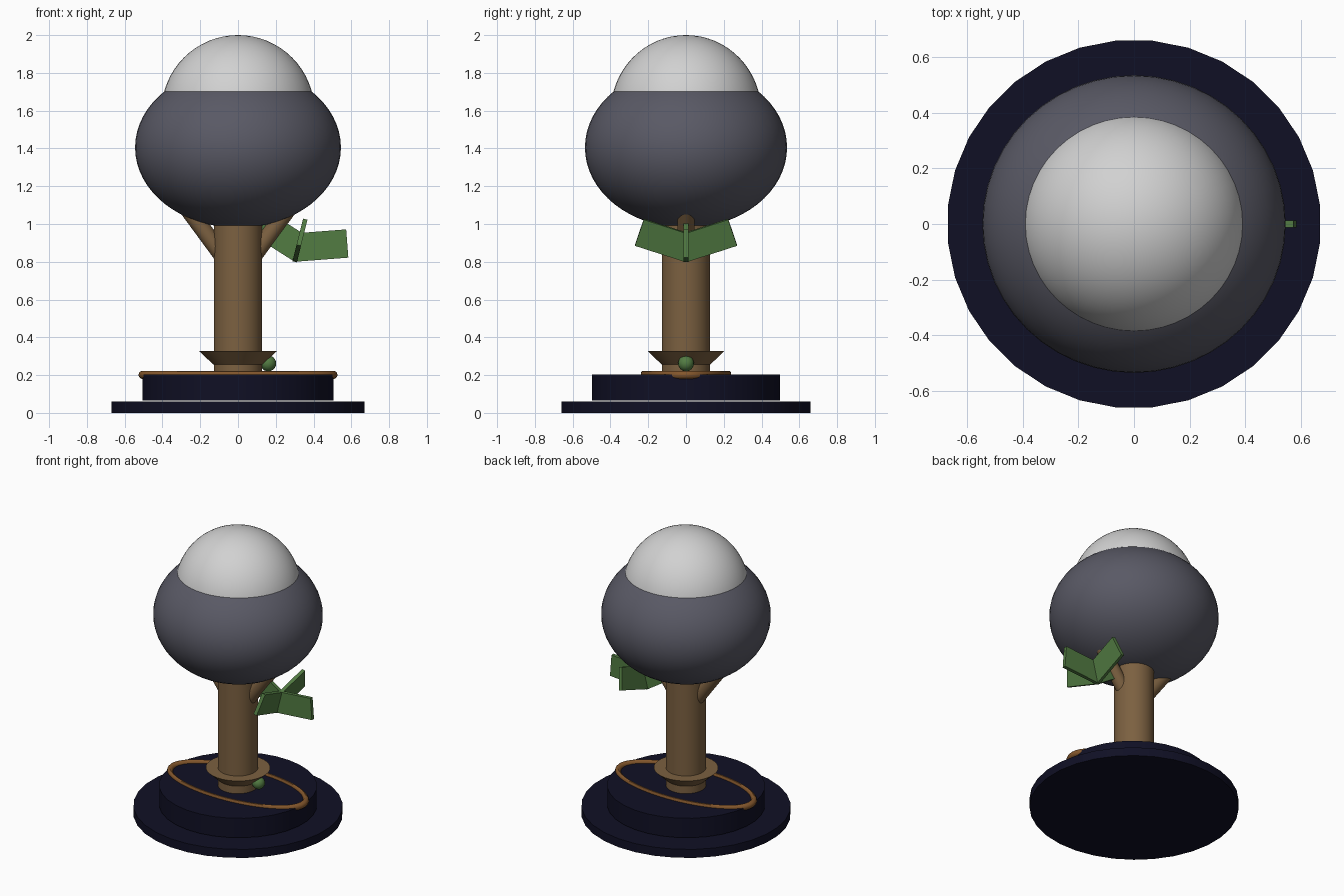
import bpy, bmesh, math
from mathutils import Vector, Matrix

if "Cube" in bpy.data.objects:
    bpy.data.objects.remove(bpy.data.objects["Cube"])

DEPTH = 0.985  # the round parts are slightly shallower than wide


def material(name, rgb):
    m = bpy.data.materials.new(name)
    m.diffuse_color = (*rgb, 1)
    m.use_nodes = True
    m.node_tree.nodes["Principled BSDF"].inputs["Base Color"].default_value = m.diffuse_color
    return m


NAVY = material("navy", (0.005, 0.005, 0.018))
GREY = material("slate_grey", (0.10, 0.10, 0.13))
WHITE = material("pale_grey", (0.64, 0.64, 0.64))
BARK = material("bark_brown", (0.20, 0.118, 0.052))
COPPER = material("copper", (0.23, 0.095, 0.025))
GREEN = material("leaf_green", (0.085, 0.20, 0.055))


def finish(name, mat, smooth=True):
    ob = bpy.context.object
    ob.name = ob.data.name = name
    ob.data.materials.append(mat)
    bpy.ops.object.transform_apply(location=False, rotation=True, scale=True)
    if smooth:
        bpy.ops.object.shade_smooth_by_angle(angle=math.radians(35))
    return ob


def frustum(name, mat, z0, z1, r0, r1, sides=32, depth=DEPTH):
    bpy.ops.mesh.primitive_cone_add(vertices=sides, radius1=r0, radius2=r1,
                                    depth=z1 - z0, location=(0, 0, (z0 + z1) / 2),
                                    rotation=(0, 0, math.pi / sides))
    ob = finish(name, mat)
    ob.scale.y = depth
    return ob


def ball(name, mat, loc, scale, segments=48, rings=32):
    bpy.ops.mesh.primitive_uv_sphere_add(segments=segments, ring_count=rings,
                                         radius=1, location=loc)
    bpy.context.object.scale = scale
    return finish(name, mat)


# Two-step pedestal with a hairline gap
frustum("lower_step", NAVY, 0.0, 0.06, 0.672, 0.672)
frustum("upper_step", NAVY, 0.066, 0.203, 0.507, 0.507)

# Flattened ring lying on the pedestal
bpy.ops.mesh.primitive_torus_add(major_segments=48, minor_segments=12,
                                 major_radius=0.505, minor_radius=0.022,
                                 location=(0, 0, 0.201))
bpy.context.object.scale = (1, 0.455, 1)
finish("oval_ring", COPPER)

# Trunk and flared collar
frustum("trunk", BARK, 0.2, 1.05, 0.129, 0.129, depth=1)
frustum("collar", BARK, 0.255, 0.327, 0.13, 0.207)

# Crown and its pale cap
ball("crown", GREY, (0, 0, 1.405), (0.545, 0.535, 0.425))
ball("crown_cap", WHITE, (0, 0, 1.595), (0.405, 0.398, 0.405))

# Branches rising from the trunk into the crown
for side, label in ((1, "right"), (-1, "left")):
    a, b = Vector((side * 0.09, 0, 0.842)), Vector((side * 0.28, 0, 1.10))
    bpy.ops.mesh.primitive_cylinder_add(vertices=24, radius=0.045,
                                        depth=(b - a).length, location=(a + b) / 2)
    bpy.context.object.rotation_euler = (b - a).to_track_quat('Z', 'Y').to_euler()
    finish(label + "_branch", BARK)

# Four leaf plates around a leaning stem axis
tilt = Matrix.Translation((0.30, 0, 0.80)) @ Matrix.Rotation(math.radians(14), 4, 'Y')
for i in range(4):
    bm = bmesh.new()
    bmesh.ops.create_cube(bm, size=1)
    bmesh.ops.transform(bm, verts=bm.verts, matrix=(
        tilt @ Matrix.Rotation(i * math.pi / 2, 4, 'Z')
        @ Matrix.Rotation(math.radians(-18.4), 4, 'Y')
        @ Matrix.Translation((0.1425, 0, 0.075))
        @ Matrix.Diagonal((0.285, 0.024, 0.15, 1))))
    mesh = bpy.data.meshes.new(f"leaf_{i + 1}")
    bm.to_mesh(mesh)
    bm.free()
    mesh.materials.append(GREEN)
    bpy.context.collection.objects.link(bpy.data.objects.new(mesh.name, mesh))

# Small bud tucked under the collar
ball("bud", GREEN, (0.16, 0, 0.262), (0.042, 0.042, 0.042), 16, 12)
